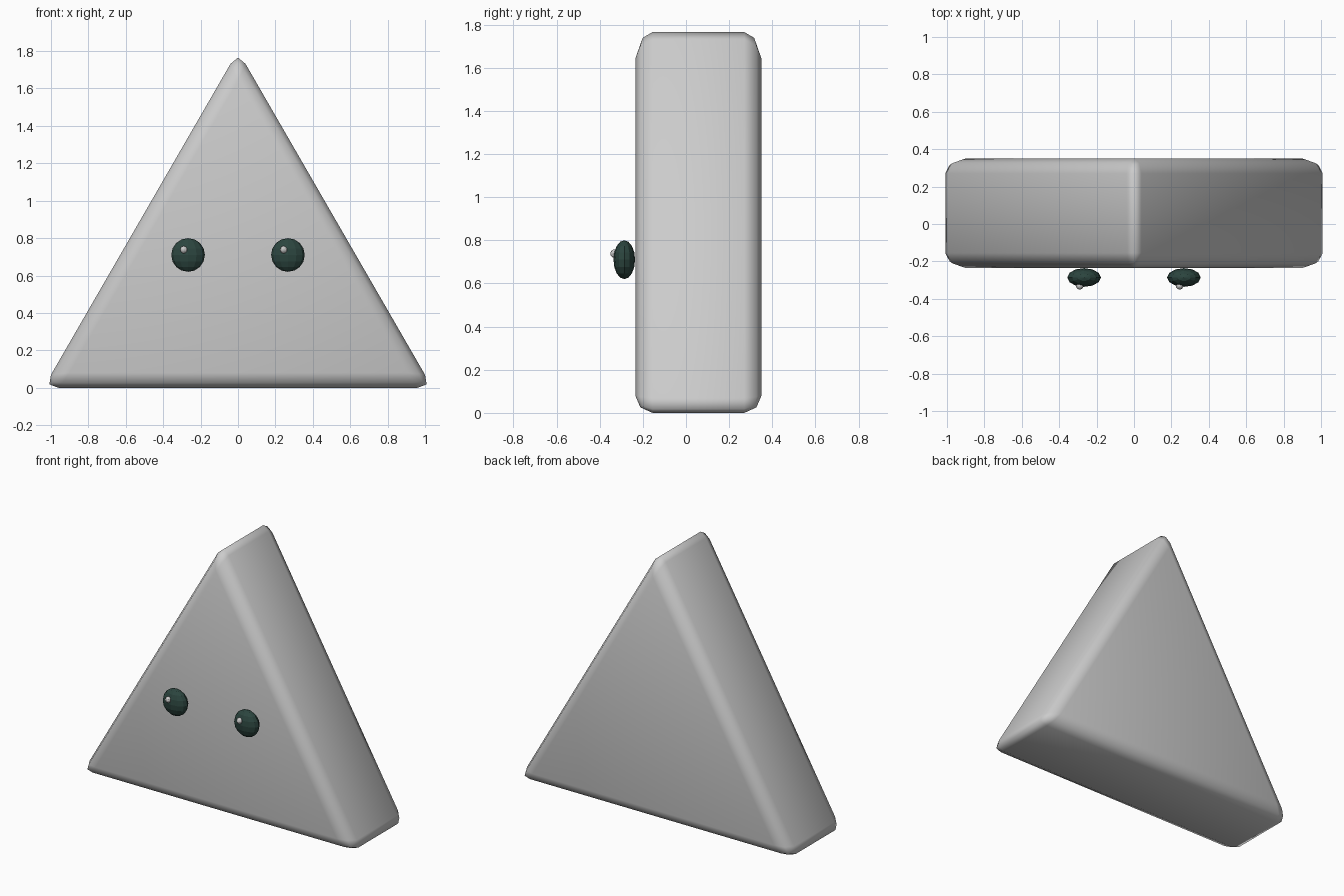
import bpy
import bmesh
import math

if "Cube" in bpy.data.objects:
    bpy.data.objects.remove(bpy.data.objects["Cube"])

HALF = 1.04                      # half the side of the unbevelled triangle
FRONT, BACK = -0.235, 0.35


def make_object(name, bm):
    mesh = bpy.data.meshes.new(name)
    bmesh.ops.recalc_face_normals(bm, faces=bm.faces)
    bm.to_mesh(mesh)
    bm.free()
    obj = bpy.data.objects.new(name, mesh)
    bpy.context.collection.objects.link(obj)
    return obj


def ellipsoid(name, center, radii, segments, rings, smooth):
    bm = bmesh.new()
    bmesh.ops.create_uvsphere(bm, u_segments=segments, v_segments=rings, radius=1)
    bmesh.ops.scale(bm, vec=radii, verts=bm.verts)
    for f in bm.faces:
        f.smooth = smooth
    obj = make_object(name, bm)
    obj.location = center
    return obj


# Body: equilateral prism with rounded edges
bm = bmesh.new()
profile = [(-HALF, 0), (HALF, 0), (0, HALF * math.sqrt(3))]
face = bm.faces.new([bm.verts.new((x, FRONT, z)) for x, z in profile])
extruded = bmesh.ops.extrude_face_region(bm, geom=[face], use_keep_orig=True)
new_verts = [g for g in extruded["geom"] if isinstance(g, bmesh.types.BMVert)]
bmesh.ops.translate(bm, vec=(0, BACK - FRONT, 0), verts=new_verts)
for f in bm.faces:
    f.smooth = True
body = make_object("triangular_body", bm)
bevel = body.modifiers.new("rounded_edges", "BEVEL")
bevel.width = 0.08
bevel.segments = 2
bevel.limit_method = "NONE"

# Eyes with small highlights, both highlights offset to the same side
dark = bpy.data.materials.new("dark_green")
dark.diffuse_color = (0.025, 0.06, 0.05, 1)
dark.use_nodes = True
dark.node_tree.nodes["Principled BSDF"].inputs["Base Color"].default_value = dark.diffuse_color
for side, x in (("left", -0.267), ("right", 0.267)):
    eye = ellipsoid(side + "_eye", (x, -0.286, 0.71), (0.09, 0.05, 0.09), 12, 8, False)
    eye.data.materials.append(dark)
    ellipsoid(side + "_eye_highlight", (x - 0.023, -0.331, 0.738),
              (0.02, 0.02, 0.02), 10, 6, False)
